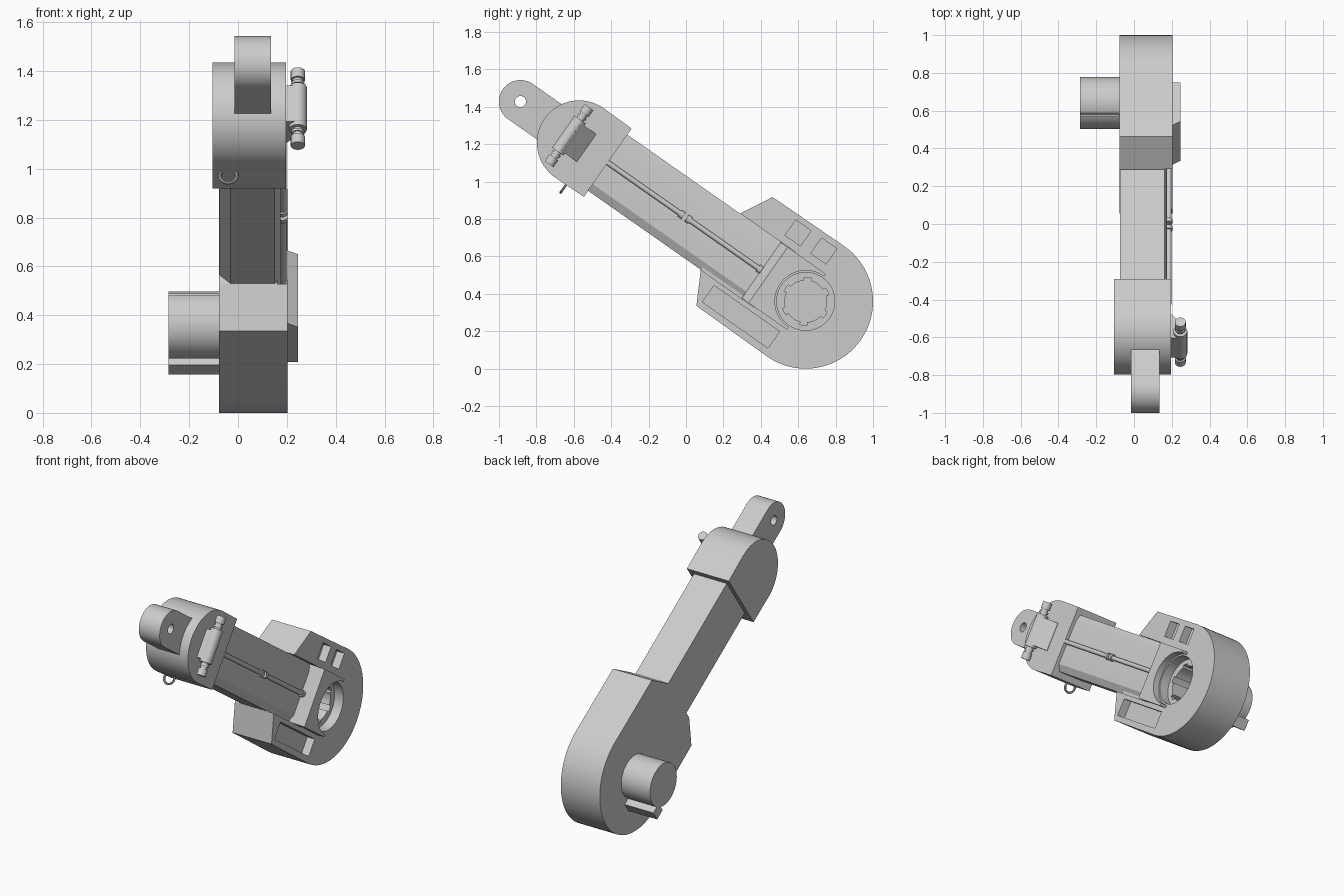
import bpy, bmesh, math
from mathutils import Matrix

if "Cube" in bpy.data.objects:
    bpy.data.objects.remove(bpy.data.objects["Cube"], do_unlink=True)

grey = bpy.data.materials.new("plain_grey")
grey.use_nodes = True
grey.diffuse_color = (0.6, 0.6, 0.6, 1)
grey.node_tree.nodes["Principled BSDF"].inputs["Base Color"].default_value = (0.6, 0.6, 0.6, 1)

# Arm frame: x across, s along the arm from the big joint, t across the arm
FRAME = Matrix.Translation((0, 0.64, 0.36)) @ Matrix.Rotation(math.radians(-35), 4, 'X')
X, S, T = 0, 1, 2


def arc(cu, cv, r, a0=0, a1=360, n=48):
    full = a1 - a0 == 360
    steps = n if full else n + 1
    angles = [math.radians(a0 + (a1 - a0) * i / n) for i in range(steps)]
    return [(cu + r * math.cos(a), cv + r * math.sin(a)) for a in angles]


def rect(u0, u1, v0, v1):
    return [(u0, v0), (u1, v0), (u1, v1), (u0, v1)]


def prism(name, pts, lo, hi, axis=X):
    """Extrude a profile given in the two remaining axes along one axis."""
    bm = bmesh.new()
    rings = []
    for level in (lo, hi):
        ring = []
        for u, v in pts:
            co = [u, v]
            co.insert(axis, level)
            ring.append(bm.verts.new((co[0], -co[1], co[2])))
        rings.append(ring)
        bm.faces.new(ring)
    n = len(pts)
    for i in range(n):
        j = (i + 1) % n
        bm.faces.new((rings[0][i], rings[0][j], rings[1][j], rings[1][i]))
    bmesh.ops.recalc_face_normals(bm, faces=bm.faces)
    me = bpy.data.meshes.new(name)
    bm.to_mesh(me)
    bm.free()
    me.transform(FRAME)
    me.materials.append(grey)
    ob = bpy.data.objects.new(name, me)
    bpy.context.collection.objects.link(ob)
    return ob


def cut(ob, *cutters):
    for c in cutters:
        mod = ob.modifiers.new("cut", 'BOOLEAN')
        mod.operation = 'DIFFERENCE'
        mod.solver = 'EXACT'
        mod.object = c
        bpy.context.view_layer.objects.active = ob
        bpy.ops.object.modifier_apply(modifier=mod.name)
        bpy.data.objects.remove(c, do_unlink=True)


parts = []

# Big joint housing with beam channel, pockets and splined socket
housing = prism("joint_housing",
                arc(0, 0, 0.36, 90, 270, 40) + [(0.465, -0.355), (0.556, -0.184),
                                                (0.556, 0.184), (0.465, 0.355)],
                -0.078, 0.203)
spline = []
for k in range(6):
    a = k * 60
    spline += arc(0, 0, 0.112, a + 9, a + 51, 8) + arc(0, 0, 0.128, a + 51, a + 69, 3)
cut(housing,
    prism("channel_cutter", rect(0.2, 0.7, -0.184, 0.184), 0.16, 0.3),
    prism("pocket_cutter", rect(0.193, 0.293, 0.226, 0.326), 0.15, 0.3),
    prism("pocket_cutter", rect(0.025, 0.125, 0.226, 0.326), 0.15, 0.3),
    prism("slot_cutter", rect(0.022, 0.45, -0.32, -0.212), 0.15, 0.3),
    prism("counterbore_cutter", arc(0, 0, 0.155), 0.14, 0.3),
    prism("spline_cutter", spline, 0.0, 0.3))
parts.append(housing)

# Raised fork pad around the socket, sloping down to the beam
pad = prism("fork_pad", [(0.15, 0.29), (0.175, 0.29), (0.245, 0.245), (0.245, -0.005), (0.15, -0.005)],
            -0.182, 0.182, T)
cut(pad, prism("pad_cutter", arc(0, 0, 0.165), 0.1, 0.3))
parts.append(pad)

# Drive shaft with a groove in front and a key behind
shaft = prism("drive_shaft", arc(0, 0, 0.138), -0.285, -0.06)
cut(shaft, prism("groove_cutter", rect(0.115, 0.2, 0.06, 0.125), -0.3, -0.079))
parts += [shaft, prism("shaft_key", rect(-0.168, -0.1, -0.13, -0.06), -0.285, -0.06)]

# Beam with chamfered edges
parts.append(prism("beam", [(-0.075, -0.14), (-0.03, -0.183), (0.15, -0.183), (0.175, -0.14),
                            (0.175, 0.14), (0.162, 0.183), (-0.075, 0.183)],
                   0.27, 1.35, S))

# Pair of rods with collars along the beam
for tag, s0, s1 in (("upper", 0.8, 1.3), ("lower", 0.29, 0.76)):
    parts.append(prism(tag + "_rod", arc(0.184, 0, 0.014, n=16), s0, s1, S))
for s in (0.765, 0.81, 0.3):
    parts.append(prism("rod_collar", arc(0.182, 0, 0.021, n=16), s - 0.012, s + 0.012, S))

# Wrist housing
parts.append(prism("wrist_housing", arc(1.479, 0, 0.226, -90, 90, 32) + [(1.292, 0.223), (1.292, -0.223)],
                   -0.105, 0.197))

# End lug with pin hole
lug = prism("end_lug", arc(1.862, 0, 0.115, -90, 90, 28) + [(1.6, 0.115), (1.6, -0.115)], -0.015, 0.135)
cut(lug, prism("pin_hole_cutter", arc(1.862, 0, 0.03, n=24), -0.1, 0.2))
parts.append(lug)

# Side actuator: barrel, wedge bracket and stepped ends
parts += [prism("actuator_barrel", arc(0.245, 1.545, 0.037, n=24), -0.105, 0.105, T),
          prism("actuator_bracket", [(0.19, 1.43), (0.2, 1.43), (0.279, 1.53),
                                     (0.245, 1.58), (0.19, 1.58)], -0.09, 0.09, T)]
for side in (-1, 1):
    for name, r, a, b in (("neck", 0.021, 0.1, 0.15), ("ring", 0.027, 0.115, 0.127),
                          ("tip", 0.029, 0.142, 0.186)):
        parts.append(prism("actuator_" + name, arc(0.245, 1.545, r, n=24), side * a, side * b, T))

# Tie ring below the wrist
centre = FRAME @ Matrix.Translation((-0.04, -1.407, -0.24)) @ Matrix.Rotation(math.pi / 2, 4, 'X')
bpy.ops.mesh.primitive_torus_add(major_radius=0.035, minor_radius=0.007,
                                 major_segments=28, minor_segments=10)
ring = bpy.context.object
ring.name = "tie_ring"
ring.matrix_world = centre
ring.data.materials.append(grey)
parts.append(ring)

# Smooth the round surfaces, keep edges sharp
bpy.ops.object.select_all(action='DESELECT')
for ob in parts:
    ob.select_set(True)
bpy.context.view_layer.objects.active = housing
bpy.ops.object.shade_smooth_by_angle(angle=math.radians(30))
